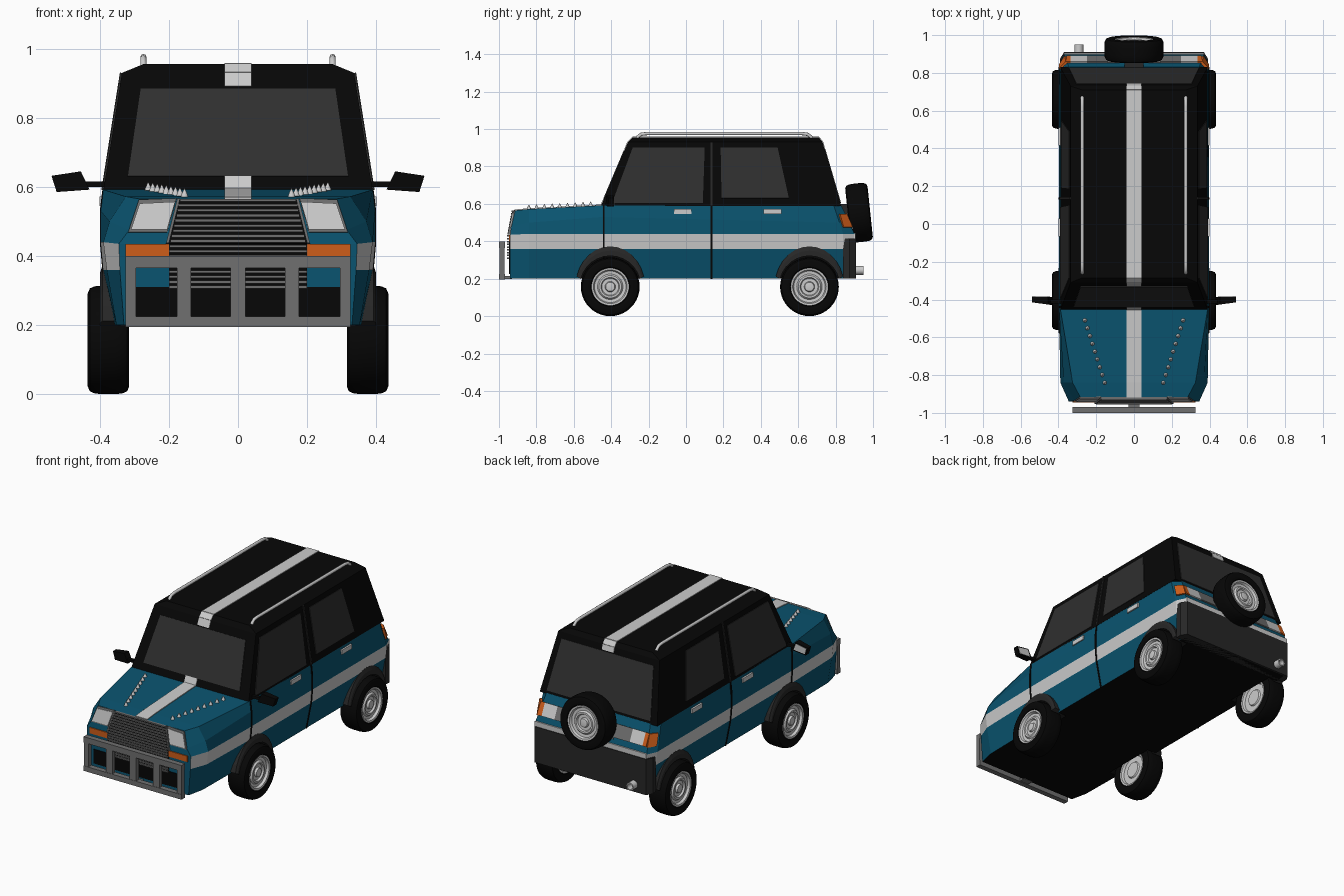
import bpy, bmesh
from math import radians, pi, sin, cos
from mathutils import Matrix, Vector

if "Cube" in bpy.data.objects:
    bpy.data.objects.remove(bpy.data.objects["Cube"])


def mat(name, r, g, b):
    m = bpy.data.materials.new(name)
    m.diffuse_color = (r, g, b, 1)
    m.use_nodes = True
    m.node_tree.nodes["Principled BSDF"].inputs["Base Color"].default_value = m.diffuse_color
    return m


BLUE = mat("blue_paint", .003, .088, .16)
BLACK = mat("black", .002, .002, .002)
GLASS = mat("dark_glass", .028, .028, .028)
TRIM = mat("dark_trim", .02, .02, .02)
LIGHT = mat("light_grey", .52, .52, .52)
STEEL = mat("steel", .16, .16, .16)
ORANGE = mat("orange", .62, .11, .01)


def build(name, verts, faces, mats, mirror=False, smooth=False):
    me = bpy.data.meshes.new(name)
    me.from_pydata([tuple(v) for v in verts], [], faces)
    bm = bmesh.new()
    bm.from_mesh(me)
    bmesh.ops.recalc_face_normals(bm, faces=bm.faces)
    bm.to_mesh(me)
    bm.free()
    ob = bpy.data.objects.new(name, me)
    bpy.context.collection.objects.link(ob)
    for m in mats:
        me.materials.append(m)
    if smooth:
        bpy.ops.object.select_all(action='DESELECT')
        bpy.context.view_layer.objects.active = ob
        ob.select_set(True)
        bpy.ops.object.shade_smooth_by_angle(angle=radians(35))
    if mirror:
        ob.modifiers.new("mirror", 'MIRROR').use_mirror_merge = False
    return ob


def boxes(name, dims, m, mirror=False):
    """Boxes given as (x0, x1, y0, y1, z0, z1)."""
    vs, fs = [], []
    for d in dims:
        n = len(vs)
        vs += [(d[i], d[2 + j], d[4 + k]) for i in (0, 1) for j in (0, 1) for k in (0, 1)]
        fs += [[n + i for i in f] for f in ((0, 1, 3, 2), (4, 5, 7, 6), (0, 1, 5, 4),
                                            (2, 3, 7, 6), (0, 2, 6, 4), (1, 3, 7, 5))]
    return build(name, vs, fs, [m], mirror)


def panel(name, pts, m, mirror=False, t=.004):
    """Thin plate following a polygon."""
    p = [Vector(q) for q in pts]
    n = (p[1] - p[0]).cross(p[2] - p[0]).normalized() * t
    k = len(p)
    fs = [list(range(k)), list(range(k, 2 * k))]
    fs += [(i, (i + 1) % k, (i + 1) % k + k, i + k) for i in range(k)]
    return build(name, [q + n for q in p] + [q - n for q in p], fs, [m], mirror)


def lathe(name, prof, mx, m, mirror=False, seg=32, caps=True):
    """Revolve (radius, offset) profile about the local x axis."""
    vs = [mx @ Vector((o, r * cos(2 * pi * s / seg), r * sin(2 * pi * s / seg)))
          for r, o in prof for s in range(seg)]
    fs = [(a * seg + s, a * seg + (s + 1) % seg, (a + 1) * seg + (s + 1) % seg, (a + 1) * seg + s)
          for a in range(len(prof) - 1) for s in range(seg)]
    if caps:
        fs += [list(range(seg)), list(range((len(prof) - 1) * seg, len(prof) * seg))]
    return build(name, vs, fs, [m], mirror, True)


# Lower body: half sections from nose to tail, bottom edge to top edge
secs = [
    [(.33, -.94, .2), (.342, -.94, .36), (.345, -.94, .435), (.315, -.935, .475), (.285, -.915, .565)],
    [(.352, -.84, .2), (.38, -.84, .36), (.39, -.84, .44), (.372, -.84, .5), (.325, -.84, .572)],
    [(.358, -.45, .2), (.39, -.45, .36), (.397, -.45, .44), (.397, -.45, .53), (.39, -.45, .592)],
    [(.358, .84, .2), (.39, .84, .36), (.397, .84, .44), (.395, .82, .5), (.388, .79, .592)],
    [(.35, .9, .2), (.365, .9, .36), (.37, .9, .44), (.36, .875, .5), (.345, .83, .592)]]
verts, faces, idx = [], [], []
for s in secs:
    verts += s + [(-x, y, z) for x, y, z in reversed(s)]
for a in range(4):
    for j in range(10):
        k = (j + 1) % 10
        faces.append((a * 10 + j, a * 10 + k, a * 10 + 10 + k, a * 10 + 10 + j))
        idx.append(0 if j == 9 else 2 if j in (1, 7) else 1)
for base in (0, 40):
    for j in range(4):
        faces.append((base + j, base + j + 1, base + 8 - j, base + 9 - j))
        idx.append(2 if j == 1 and base else 1)
body = build("body", verts, faces, [BLACK, BLUE, LIGHT])
for p, i in zip(body.data.polygons, idx):
    p.material_index = i

# Wheel wells cut from the body
AXLES = ((-.405, "front"), (.66, "rear"))
for y, _ in AXLES:
    for x in (-.39, .39):
        mx = Matrix.Translation((x, y, .157))
        cut = lathe("well_cutter", [(.172, -.09), (.172, .09)], mx, BLACK)
        cut.hide_render = True
        bpy.context.view_layer.objects.active = body
        b = body.modifiers.new("well", 'BOOLEAN')
        b.operation, b.object, b.solver = 'DIFFERENCE', cut, 'EXACT'
        bpy.ops.object.modifier_apply(modifier="well")
        bpy.data.objects.remove(cut)

# Cabin: base, gutter and roof rings
rings = ((.39, -.455, .83, .588), (.336, -.31, .73, .93), (.275, -.285, .71, .955))
verts = [v for x, a, b, z in rings for v in ((x, a, z), (x, b, z), (-x, b, z), (-x, a, z))]
faces = [(r * 4 + i, r * 4 + (i + 1) % 4, r * 4 + 4 + (i + 1) % 4, r * 4 + 4 + i)
         for r in (0, 1) for i in range(4)] + [(0, 1, 2, 3), (8, 9, 10, 11)]
build("cabin", verts, faces, [BLACK])


def side_x(z): return .39 - .054 * (z - .588) / .342
def wind_y(z): return -.455 + .145 * (z - .588) / .342
def rear_y(z): return .83 - .1 * (z - .588) / .342
def nose_y(z): return -.94 if z < .435 else -.94 + .025 * (z - .435) / .13
def tail_y(z): return .9 - .07 * (z - .44) / .15


def on(fn, pts): return [(x, fn(z), z) for x, z in pts]
def on_side(pts): return [(side_x(z), y, z) for y, z in pts]


# Glass
panel("windshield", on(wind_y, [(-.32, .63), (.32, .63), (.283, .885), (-.283, .885)]), GLASS)
panel("rear_window", on(rear_y, [(-.345, .605), (.345, .605), (.305, .895), (-.305, .895)]), GLASS)
panel("front_side_window", on_side([(-.395, .605), (.09, .605), (.1, .9), (-.285, .9)]), GLASS, True)
panel("rear_side_window", on_side([(.19, .63), (.55, .63), (.49, .9), (.185, .9)]), GLASS, True)

# Door seams and handles
for y, nm in ((.136, "door_seam"), (-.44, "front_door_seam")):
    for i, (xa, za, xb, zb) in enumerate(((.358, .2, .39, .36), (.39, .36, .397, .44),
                                          (.397, .44, .397, .53), (.397, .53, .39, .59))):
        panel(f"{nm}_{i}", [(xa, y - .005, za), (xa, y + .005, za), (xb, y + .005, zb), (xb, y - .005, zb)],
              BLACK, True, .003)
panel("pillar_seam", on_side([(.13, .59), (.142, .59), (.142, .93), (.13, .93)]), TRIM, True, .006)
boxes("door_handles", [(.385, .401, y, y + .095, .545, .572) for y in (-.065, .415)], LIGHT, True)

# Stripe along hood and roof
paths = {"hood_stripe": ((-.917, .566), (-.84, .573), (-.45, .593)),
         "cowl_stripe": ((wind_y(.59), .59), (wind_y(.63), .63)),
         "roof_stripe": ((wind_y(.89), .89), (-.31, .93), (-.285, .955), (.71, .955), (.73, .93), (rear_y(.9), .9))}
for nm, path in paths.items():
    for i, ((ya, za), (yb, zb)) in enumerate(zip(path, path[1:])):
        panel(f"{nm}_{i}", [(-.039, ya, za), (.039, ya, za), (.039, yb, zb), (-.039, yb, zb)], LIGHT)

# Hood spikes
for i in range(9):
    f = i / 8
    y = -.84 + .33 * f
    mx = Matrix.Translation((.155 + .105 * f, y, .571 + .018 * f)) @ Matrix.Rotation(-pi / 2, 4, 'Y')
    lathe(f"hood_spike_{i}", [(.011, 0), (.009, .008), (.001, .024)], mx, LIGHT, True, 10)

# Grille with slats
panel("grille_back", on(nose_y, [(-.2, .435), (.2, .435), (.168, .563), (-.168, .563)]), BLACK, t=.006)
panel("lower_grille_back", on(nose_y, [(-.2, .225), (.2, .225), (.2, .435), (-.2, .435)]), BLACK, t=.006)
slats = []
for i in range(18):
    z = .31 + i * .0148
    w = min(.2, .168 + .032 * (.563 - z) / .14)
    slats.append((-w, w, nose_y(z) - .016, nose_y(z), z - .004, z + .004))
boxes("grille_slats", slats, STEEL)
panel("grille_edge", on(nose_y, [(.168, .563), (.2, .435), (.208, .435), (.176, .563)]), STEEL, True, .014)
panel("front_vent", on(nose_y, [(.2, .225), (.298, .225), (.298, .31), (.2, .31)]), BLACK, True)

# Headlights and indicators
panel("headlight_housing", on(nose_y, [(.178, .566), (.287, .562), (.318, .468), (.205, .468)]), STEEL, True, .006)
panel("headlight", on(nose_y, [(.182, .555), (.285, .55), (.31, .475), (.205, .475)]), LIGHT, True, .011)
boxes("front_indicator", [(.2, .325, -.946, -.93, .4, .435)], ORANGE, True)

# Bull bar
bars = [(-.325, .325, -1, -.968, .365, .4), (-.325, .325, -1, -.968, .195, .225),
        (-.022, .022, -.998, -.97, .22, .37), (-.03, .03, -.97, -.93, .198, .215)]
for s in (-1, 1):
    bars += [(s * .31 - .015, s * .31 + .015, -.998, -.97, .22, .37),
             (s * .156 - .02, s * .156 + .02, -.998, -.97, .22, .37)]
boxes("bull_bar", bars, STEEL)

# Rear bumper wrapping the corners
plan = [(.39, .84), (.392, .875), (.37, .91), (-.37, .91), (-.392, .875), (-.39, .84)]
build("rear_bumper", [(x, y, z) for z in (.2, .415) for x, y in plan],
      [list(range(6)), list(range(6, 12))] + [(i, (i + 1) % 6, (i + 1) % 6 + 6, i + 6) for i in range(6)], [TRIM])
panel("rear_stripe", [(-.37, .902, .415), (.37, .902, .415), (.37, .902, .445), (-.37, .902, .445)], LIGHT)

# Tail lights
for nm, a, b, m in (("tail_light_inner", .14, .25, STEEL), ("tail_light_outer", .25, .335, LIGHT),
                    ("rear_indicator", .335, .358, ORANGE)):
    panel(nm, on(tail_y, [(a, .475), (b, .475), (b, .545), (a, .545)]), m, True, .009)
panel("rear_indicator_side", [(.362, .888, .475), (.392, .84, .475), (.39, .82, .545), (.356, .858, .545)],
      ORANGE, True, .007)
panel("plate_recess", on(tail_y, [(-.14, .465), (.14, .465), (.14, .545), (-.14, .545)]), STEEL, t=.005)

# Exhaust
lathe("exhaust", [(.024, -.1), (.024, .04), (.017, .04), (.017, 0)],
      Matrix.Translation((-.292, .91, .245)) @ Matrix.Rotation(pi / 2, 4, 'Z'), LIGHT, seg=16)

# Wheels, fender flares and spare
TYRE = [(.095, .04), (.105, .056), (.135, .06), (.149, .054), (.155, .04), (.157, .02), (.157, -.02),
        (.155, -.04), (.149, -.054), (.135, -.06), (.105, -.056), (.095, -.04)]
RIM = [(.012, .05), (.024, .048), (.028, .036), (.045, .036), (.05, .046), (.06, .046), (.068, .036), (.084, .038),
       (.09, .052), (.1, .054), (.1, -.054), (.09, -.052), (.084, -.038), (.05, -.038), (.045, -.046), (.012, -.046)]


def wheel(nm, mx, mirror):
    lathe(nm + "_tyre", TYRE, mx, BLACK, mirror, 40, caps=False)
    lathe(nm + "_rim", RIM, mx, LIGHT, mirror, 40)


for y, nm in AXLES:
    wheel(nm + "_wheel", Matrix.Translation((.375, y, .157)), True)
    vs, n = [], 12
    for i in range(n + 1):
        a = radians(14 + 152 * i / n)
        for r, x, w in ((.162, .34, 1), (.162, .4, 1), (.19, .4, .92), (.213, .392, .87), (.213, .34, .87)):
            vs.append((x, y + r * w * cos(a), .16 + r * sin(a)))
    fs = [(i * 5 + j, i * 5 + (j + 1) % 5, i * 5 + 5 + (j + 1) % 5, i * 5 + 5 + j) for i in range(n) for j in range(5)]
    build(nm + "_fender_flare", vs, fs + [list(range(5)), list(range(n * 5, n * 5 + 5))], [TRIM], True)
wheel("spare_wheel", Matrix.Translation((0, .925, .553)) @ Matrix.Rotation(radians(6), 4, 'X')
      @ Matrix.Rotation(pi / 2, 4, 'Z'), False)
boxes("spare_mount", [(-.05, .05, .82, .9, .5, .6)], TRIM)

# Wing mirrors
q = [(.43, .592), (.525, .585), (.54, .632), (.455, .645)]
build("wing_mirror", [(x, -.43 + .14 * (x - .43), z) for x, z in q] + [(x, -.387 + .02 * (x - .43), z) for x, z in q],
      [(0, 1, 2, 3), (4, 5, 6, 7)] + [(i, (i + 1) % 4, (i + 1) % 4 + 4, i + 4) for i in range(4)], [BLACK], True)
panel("mirror_glass", [(x, -.387 + .02 * (x - .43), z) for x, z in ((.445, .598), (.52, .592), (.53, .627), (.46, .638))],
      LIGHT, True, .002)
boxes("mirror_stem", [(.37, .45, -.42, -.4, .6, .615)], BLACK, True)

# Roof rails
for s, nm in ((-1, "left_roof_rail"), (1, "right_roof_rail")):
    cu = bpy.data.curves.new(nm, 'CURVE')
    cu.dimensions, cu.bevel_depth, cu.bevel_resolution, cu.use_fill_caps = '3D', .009, 2, True
    pts = [(-.262, .935), (-.258, .958), (-.24, .972), (-.21, .976), (.62, .976), (.65, .972), (.668, .958), (.675, .935)]
    sp = cu.splines.new('POLY')
    sp.points.add(len(pts) - 1)
    for p, (y, z) in zip(sp.points, pts):
        p.co = (s * .274, y, z, 1)
    cu.materials.append(LIGHT)
    bpy.context.collection.objects.link(bpy.data.objects.new(nm, cu))
